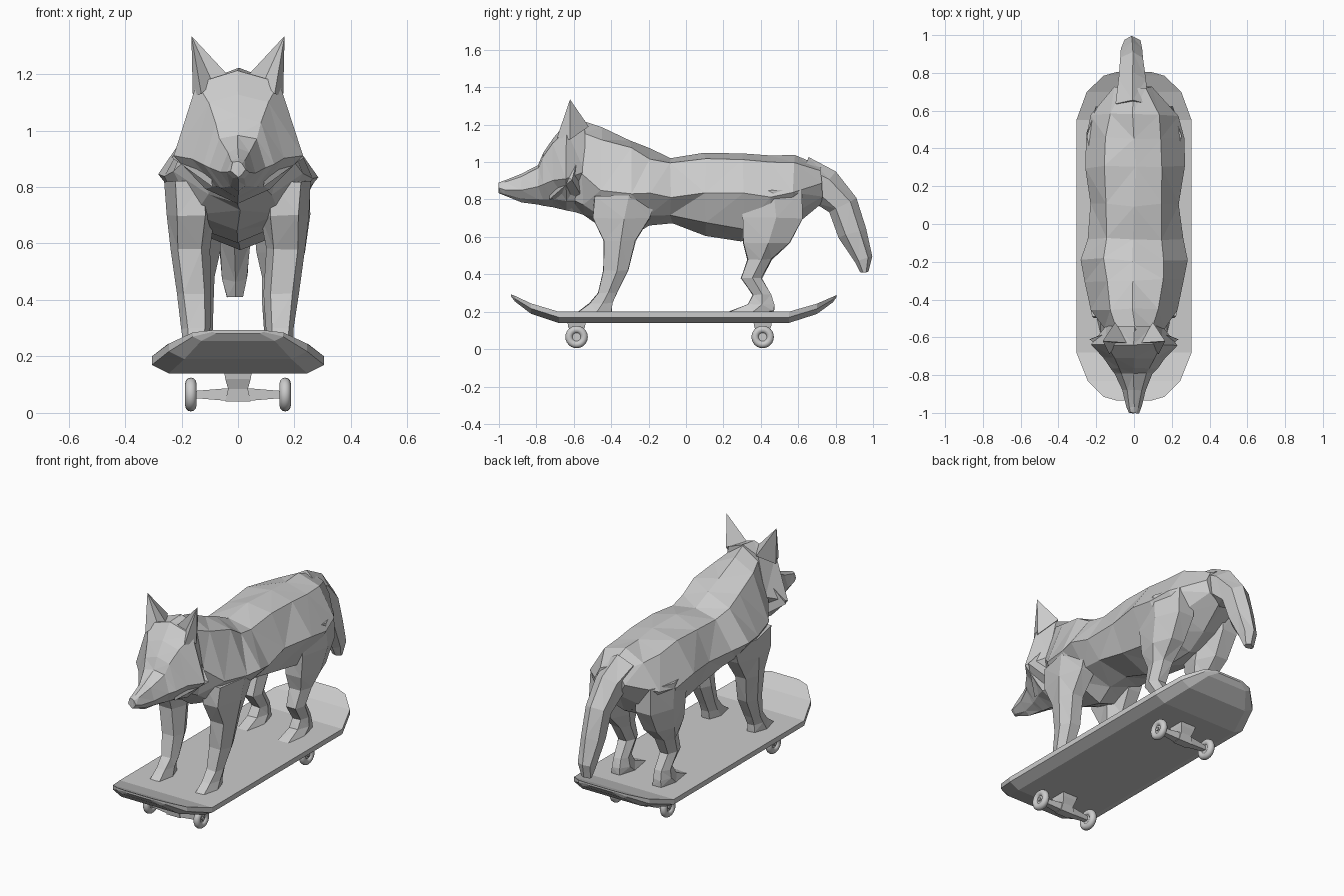
import bpy, bmesh, math, random
from mathutils import Vector

random.seed(4)
old = bpy.data.objects.get("Cube")
if old:
    bpy.data.objects.remove(old)

grey = bpy.data.materials.new("plain grey")
grey.use_nodes = True
COLOUR = (0.6, 0.6, 0.6, 1)
grey.diffuse_color = COLOUR
grey.node_tree.nodes["Principled BSDF"].inputs["Base Color"].default_value = COLOUR


def finish(name, bm, smooth=False):
    bmesh.ops.recalc_face_normals(bm, faces=bm.faces[:])
    mesh = bpy.data.meshes.new(name)
    bm.to_mesh(mesh)
    bm.free()
    mesh.materials.append(grey)
    obj = bpy.data.objects.new(name, mesh)
    bpy.context.collection.objects.link(obj)
    for poly in mesh.polygons:
        poly.use_smooth = smooth
    return obj


def loft(name, rings, jitter=0.0, facets=True):
    """Skin a list of equal rings, cap both ends, split into uneven facets."""
    bm = bmesh.new()
    rows = []
    for ring in rings:
        row = []
        for p in ring:
            shake = Vector([random.uniform(-jitter, jitter) for _ in p])
            row.append(bm.verts.new(Vector(p) + shake))
        rows.append(row)
    n = len(rows[0])
    for a, b in zip(rows, rows[1:]):
        for i in range(n):
            j = (i + 1) % n
            bm.faces.new((a[i], a[j], b[j], b[i]))
    bm.faces.new(rows[0])
    bm.faces.new(rows[-1])
    if facets:
        bmesh.ops.triangulate(bm, faces=bm.faces[:], quad_method='SHORT_EDGE')
    return finish(name, bm)


def torso_ring(y, top, low, wide, mid, flat=0.58, drop=0.2, keel=0.7):
    half = [(wide * flat, top - drop * (top - mid)), (wide, mid),
            (wide * keel, low + 0.3 * (mid - low))]
    pts = [(0, top)] + half + [(0, low)] + [(-x, z) for x, z in reversed(half)]
    return [(x, y, z) for x, z in pts]


def limb_ring(z, cx, cy, rx, ry, side):
    return [(side * (cx + rx * u), cy + ry * v, z)
            for u, v in ((0.6, -1), (1, 0.1), (0.5, 1), (-0.5, 1), (-1, 0.1), (-0.6, -1))]


# Torso and neck: y, top, bottom, half width, height of widest point
torso = [(-.62, 1.18, .75, .13, .95), (-.55, 1.22, .71, .16, .93),
         (-.45, 1.19, .65, .22, .85), (-.3, 1.125, .6, .26, .84),
         (-.19, 1.07, .67, .275, .84), (-.08, 1.03, .68, .255, .82),
         (.1, 1.055, .61, .24, .83), (.3, 1.055, .57, .265, .84),
         (.45, 1.045, .59, .26, .82), (.58, 1.03, .67, .23, .83),
         (.72, .98, .78, .1, .89)]
loft("torso", [torso_ring(*s) for s in torso], 0.01)

# Head, tapering to the muzzle
head = [(-1, .89, .835, .025, .86), (-.97, .9, .82, .04, .85),
        (-.88, .935, .785, .06, .85), (-.79, .985, .77, .1, .87),
        (-.765, 1.05, .765, .125, .88), (-.71, 1.13, .76, .165, .9),
        (-.64, 1.21, .74, .23, .91), (-.54, 1.225, .72, .15, .95)]
loft("head", [torso_ring(*s, flat=0.64, drop=0.14, keel=0.5) for s in head], 0.003)

# Tail: y, z, half width, half depth, lean of the section
tail = [(.62, .93, .1, .1, 70), (.74, .87, .085, .1, 55), (.84, .77, .07, .085, 30),
        (.89, .62, .065, .075, 17), (.95, .48, .05, .05, 15), (.953, .412, .03, .02, 0)]
rings = []
for y, z, w, d, lean in tail:
    c, s = math.cos(math.radians(lean)), math.sin(math.radians(lean))
    rings.append([(-.01 + w * math.cos(t), y + d * math.sin(t) * c, z + d * math.sin(t) * s)
                  for t in [math.tau * i / 6 + math.pi / 6 for i in range(6)]])
loft("tail", rings, 0.004)

# Legs: z, centre x, centre y, half width, half depth
front_leg = [(.82, .17, -.32, .09, .17), (.7, .165, -.345, .085, .15),
             (.58, .17, -.355, .07, .085), (.42, .155, -.375, .062, .065),
             (.3, .15, -.42, .05, .05), (.245, .15, -.455, .045, .06),
             (.2, .15, -.485, .048, .088)]
hind_leg = [(.85, .15, .45, .1, .17), (.7, .155, .465, .1, .16),
            (.57, .15, .43, .085, .125), (.48, .145, .395, .062, .065),
            (.38, .14, .35, .052, .055), (.29, .135, .405, .045, .048),
            (.24, .135, .4, .05, .07), (.2, .135, .35, .055, .12)]
for side, word in ((1, "left"), (-1, "right")):
    loft("front_leg_" + word, [limb_ring(*s, side) for s in front_leg], 0.003)
    loft("hind_leg_" + word, [limb_ring(*s, side) for s in hind_leg], 0.003)

    # Ear: hollow-fronted spike
    bm = bmesh.new()
    base = [bm.verts.new((side * x, y, z)) for x, y, z in
            ((.03, -.63, 1.19), (.09, -.63, 1.17), (.13, -.69, 1.13),
             (.16, -.62, 1.12), (.1, -.52, 1.19))]
    tip = bm.verts.new((side * .165, -.62, 1.335))
    for a, b in zip(base, base[1:] + base[:1]):
        bm.faces.new((a, b, tip))
    bm.faces.new(base)
    finish("ear_" + word, bm)

    # Cheek fur: flat spike sweeping back
    bm = bmesh.new()
    base = [bm.verts.new((side * x, y, z)) for x, y, z in
            ((.11, -.72, .98), (.09, -.73, .8), (.11, -.56, .82), (.12, -.57, 1.05))]
    tip = bm.verts.new((side * .235, -.61, .905))
    for a, b in zip(base, base[1:] + base[:1]):
        bm.faces.new((a, b, tip))
    bm.faces.new(base)
    finish("cheek_" + word, bm)

# Deck: y, half width, top height, thickness
deck = [(-.935, .09, .293, .012), (-.915, .16, .285, .03), (-.83, .245, .245, .055),
        (-.68, .305, .2, .06), (.55, .305, .2, .06), (.7, .25, .243, .055),
        (.785, .16, .28, .03), (.805, .09, .29, .012)]
loft("deck", [[(-w, y, z), (w, y, z), (w, y, z - t / 2), (w - t, y, z - t),
               (t - w, y, z - t), (-w, y, z - t / 2)] for y, w, z, t in deck], facets=False)


def cylinder_x(name, x, y, z, radius, length, sides, smooth=False):
    bpy.ops.mesh.primitive_cylinder_add(vertices=sides, radius=radius, depth=length,
                                        location=(x, y, z), rotation=(0, math.pi / 2, 0))
    obj = bpy.context.object
    obj.name = name
    obj.data.materials.append(grey)
    if smooth:
        bpy.ops.object.shade_smooth_by_angle()


# Trucks and wheels
for y, word in ((-.585, "front"), (.41, "rear")):
    loft("truck_" + word,
         [[(-w, y - d, z), (w, y - d, z), (w, y + d, z), (-w, y + d, z)]
          for z, w, d in ((.15, .05, .05), (.12, .045, .045), (.085, .035, .03), (.04, .045, .025))],
         facets=False)
    loft("axle_" + word,
         [[(x, y - r, .065 - r), (x, y + r, .065 - r), (x, y + r, .065 + r), (x, y - r, .065 + r)]
          for x, r in ((-.15, .013), (-.04, .022), (.04, .022), (.15, .013))], facets=False)
    for side in (-1, 1):
        bpy.ops.mesh.primitive_torus_add(major_segments=24, minor_segments=12,
                                         major_radius=.04, minor_radius=.02,
                                         location=(side * .167, y, .065),
                                         rotation=(0, math.pi / 2, 0))
        wheel = bpy.context.object
        wheel.name = "wheel_" + word
        wheel.data.materials.append(grey)
        bpy.ops.object.shade_smooth()
        cylinder_x("hub_" + word, side * .165, y, .065, .026, .02, 16, True)
        cylinder_x("axle_nut_" + word, side * .165, y, .065, .011, .034, 6)
